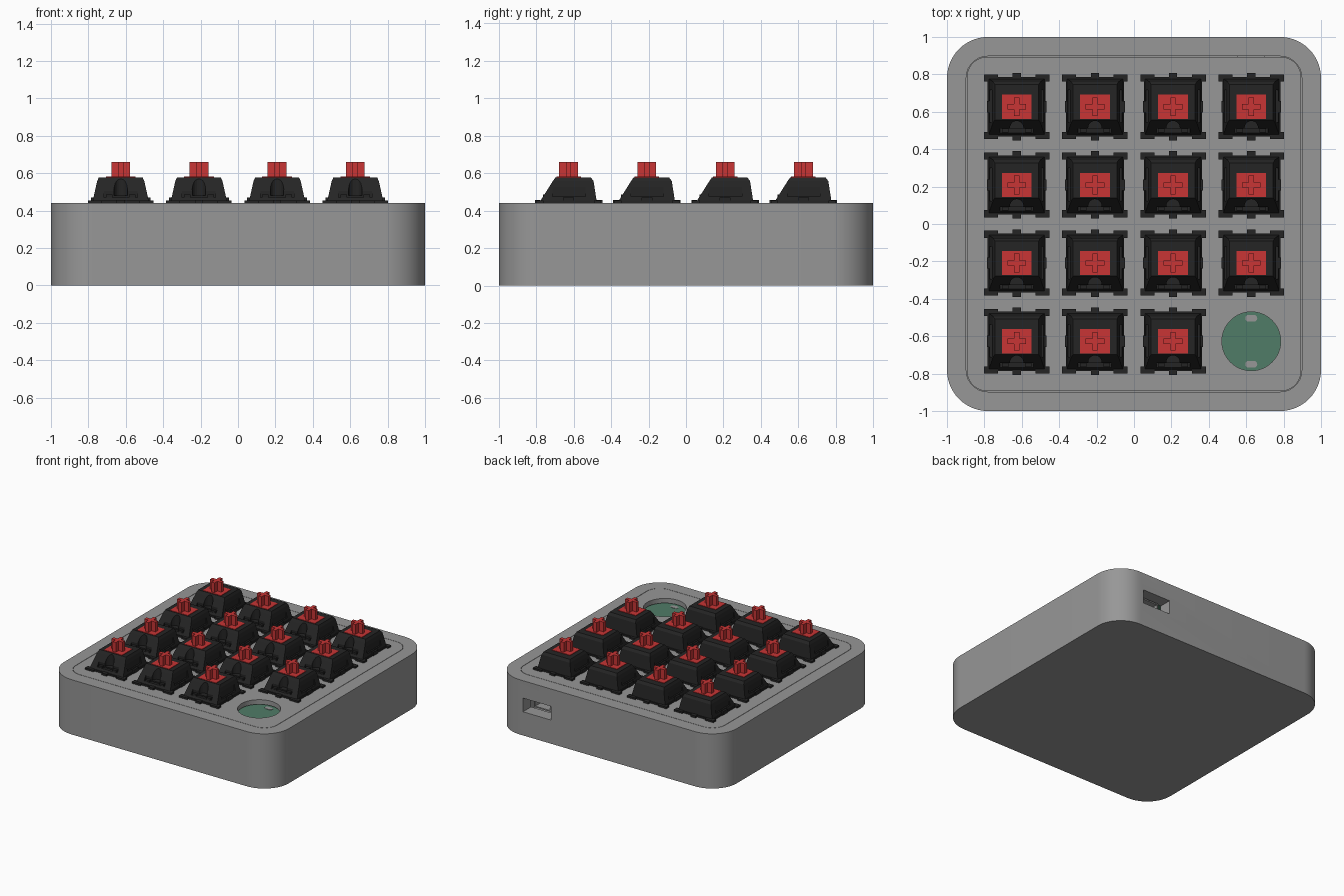
import bpy, bmesh, math
from mathutils import Matrix, Vector

if "Cube" in bpy.data.objects:
    bpy.data.objects.remove(bpy.data.objects["Cube"])


def material(name, rgb):
    m = bpy.data.materials.new(name)
    m.use_nodes = True
    m.diffuse_color = (*rgb, 1)
    m.node_tree.nodes["Principled BSDF"].inputs["Base Color"].default_value = (*rgb, 1)
    return m


GREY = material("case grey", (0.31, 0.31, 0.31))
BLACK = material("switch black", (0.018, 0.018, 0.018))
RED = material("stem red", (0.58, 0.035, 0.035))
GREEN = material("board green", (0.08, 0.20, 0.135))


def rounded(half_x, half_y, r, n=14, cx=0, cy=0):
    """Outline of a rounded rectangle, counter-clockwise."""
    pts = []
    for i, (sx, sy) in enumerate([(1, 1), (-1, 1), (-1, -1), (1, -1)]):
        for k in range(n + 1):
            a = math.pi / 2 * (i + k / n)
            pts.append((cx + sx * (half_x - r) + r * math.cos(a),
                        cy + sy * (half_y - r) + r * math.sin(a)))
    return pts


def circle(r, n, cx=0, cy=0):
    return [(cx + r * math.cos(2 * math.pi * k / n),
             cy + r * math.sin(2 * math.pi * k / n)) for k in range(n)]


def rect(x0, x1, y0, y1):
    return [(x0, y0), (x1, y0), (x1, y1), (x0, y1)]


def loft(bm, rings):
    """Skin a stack of (outline, z) rings and cap both ends."""
    loops = [[bm.verts.new((x, y, z)) for x, y in pts] for pts, z in rings]
    n = len(loops[0])
    for a, b in zip(loops, loops[1:]):
        for i in range(n):
            j = (i + 1) % n
            bm.faces.new((a[i], a[j], b[j], b[i]))
    bm.faces.new(loops[0][::-1])
    bm.faces.new(loops[-1])


def prism(bm, pts, z0, z1):
    loft(bm, [(pts, z0), (pts, z1)])


def finish(bm, name, mat):
    bmesh.ops.recalc_face_normals(bm, faces=bm.faces)
    me = bpy.data.meshes.new(name)
    bm.to_mesh(me)
    bm.free()
    me.materials.append(mat)
    ob = bpy.data.objects.new(name, me)
    bpy.context.collection.objects.link(ob)
    return ob


def solid(name, mat, pts, z0, z1):
    bm = bmesh.new()
    prism(bm, pts, z0, z1)
    return finish(bm, name, mat)


def cut(ob, pts, z0, z1):
    """Subtract a prism from the object and bake the result."""
    cutter = solid("cutter", ob.data.materials[0], pts, z0, z1)
    mod = ob.modifiers.new("cut", "BOOLEAN")
    mod.operation, mod.solver, mod.object = "DIFFERENCE", "EXACT", cutter
    dg = bpy.context.evaluated_depsgraph_get()
    me = bpy.data.meshes.new_from_object(ob.evaluated_get(dg))
    ob.modifiers.clear()
    ob.data = me
    bpy.data.objects.remove(cutter)


def smooth(ob):
    bpy.ops.object.select_all(action="DESELECT")
    ob.select_set(True)
    bpy.context.view_layer.objects.active = ob
    bpy.ops.object.shade_smooth_by_angle(angle=math.radians(30))


TOP = 0.44
PITCH = 0.418
KNOB = (1.5 * PITCH, -1.5 * PITCH)

# Case: open tray with a connector opening in the back wall
case = solid("case", GREY, rounded(1, 1, 0.22), 0, TOP)
cut(case, rounded(0.897, 0.897, 0.115), 0.05, 0.6)
cut(case, rect(0.5, 0.75, 0.8, 1.1), 0.19, 0.30)
smooth(case)

# Lid set into the tray with a hairline seam, and a round opening
lid = solid("lid", GREY, rounded(0.894, 0.894, 0.112), 0.402, TOP)
cut(lid, circle(0.157, 64, *KNOB), 0.3, 0.6)
smooth(lid)

# Circuit board seen through the opening, with two slotted pads
solid("circuit_board", GREEN, rounded(0.88, 0.88, 0.1), 0.375, 0.395)
for side in (-1, 1):
    pad = rounded(0.032, 0.018, 0.0175, 6, KNOB[0], KNOB[1] + side * 0.123)
    solid("board_pad", GREY, pad, 0.395, 0.398)

# Connector shell behind the back opening
plug = solid("connector", GREY, rect(0.55, 0.70, 0.72, 0.93), 0.215, 0.285)
cut(plug, rect(0.56, 0.69, 0.85, 1), 0.225, 0.275)

# Switch housing: tapered upper shell with a lamp recess in its front slope
bm = bmesh.new()
loft(bm, [(rect(-0.150, 0.150, -0.152, 0.150), 0.450),
          (rect(-0.126, 0.126, -0.084, 0.133), 0.558),
          (rect(-0.117, 0.117, -0.070, 0.118), 0.578)])
housing = finish(bm, "switch_housing", BLACK)
cut(housing, rect(-0.09, 0.09, -0.2, -0.117), 0.47, 0.7)
cut(housing, circle(0.036, 20, 0, -0.112), 0.48, 0.7)
for side in (-1, 1):
    x = sorted((side * 0.133, side * 0.2))
    cut(housing, rect(*x, -0.085, 0.09), 0.475, 0.7)

# Flange with wider corners, centre tabs, side clips and lamp supports
bm = bmesh.new()
bm.from_mesh(housing.data)
prism(bm, rect(-0.155, 0.155, -0.158, 0.158), TOP, 0.453)
for sy in (-1, 1):
    prism(bm, rect(-0.022, 0.022, *sorted((sy * 0.15, sy * 0.18))), TOP, 0.456)
    for sx in (-1, 1):
        prism(bm, rect(*sorted((sx * 0.10, sx * 0.175)),
                       *sorted((sy * 0.135, sy * 0.173))), TOP, 0.454)
for sx in (-1, 1):
    prism(bm, rect(*sorted((sx * 0.128, sx * 0.16)), -0.03, 0.03), TOP, 0.47)
    prism(bm, rect(*sorted((sx * 0.045, sx * 0.08)), -0.138, -0.11), 0.46, 0.485)
bmesh.ops.recalc_face_normals(bm, faces=bm.faces)
bm.to_mesh(housing.data)
bm.free()

# Red slider: base plate with a raised cross
bm = bmesh.new()
prism(bm, rect(-0.08, 0.08, -0.065, 0.065), 0.56, 0.582)
W, T = 0.05, 0.014
cross = [(W, -T), (W, T), (T, T), (T, W), (-T, W), (-T, T),
         (-W, T), (-W, -T), (-T, -T), (-T, -W), (T, -W), (T, -T)]
prism(bm, cross, 0.58, 0.66)
slider = finish(bm, "switch_stem", RED)

# Four by four grid of switches, leaving the front corner free
first = True
for row in range(4):
    for col in range(4):
        if row == 0 and col == 3:
            continue
        place = Vector(((col - 1.5) * PITCH, (row - 1.5) * PITCH, 0))
        for part in (housing, slider):
            ob = part
            if not first:
                ob = part.copy()
                bpy.context.collection.objects.link(ob)
            ob.location = place
        first = False
